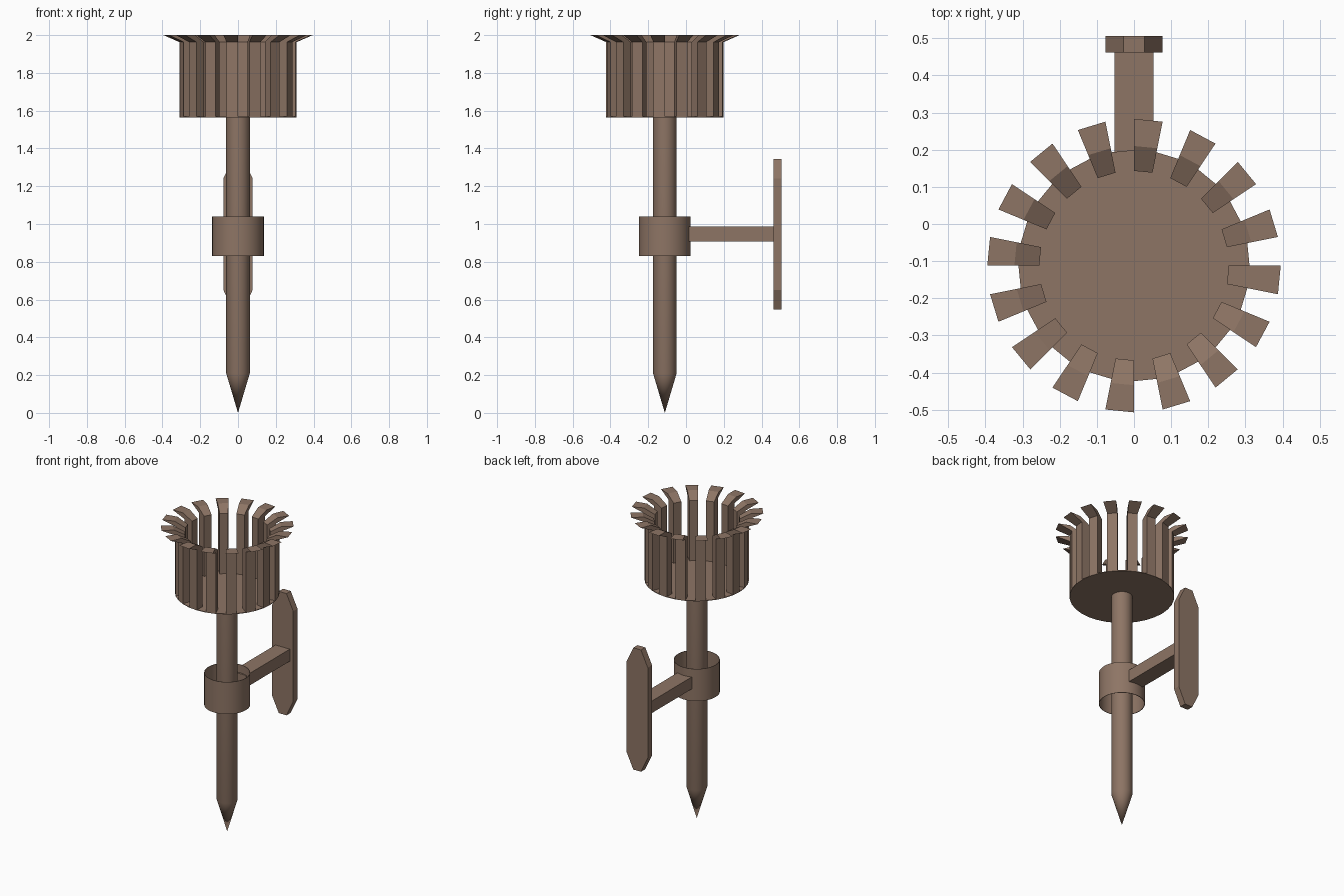
import bpy, bmesh, math

if "Cube" in bpy.data.objects:
    bpy.data.objects.remove(bpy.data.objects["Cube"])

CY = -0.112          # torch axis position in y
SEG = 32

wood = bpy.data.materials.new("warm brown")
wood.diffuse_color = (0.27, 0.178, 0.13, 1)
wood.use_nodes = True
wood.node_tree.nodes["Principled BSDF"].inputs["Base Color"].default_value = wood.diffuse_color


def make_object(name, bm, smooth=False):
    bmesh.ops.recalc_face_normals(bm, faces=bm.faces)
    mesh = bpy.data.meshes.new(name)
    bm.to_mesh(mesh)
    bm.free()
    mesh.materials.append(wood)
    obj = bpy.data.objects.new(name, mesh)
    bpy.context.collection.objects.link(obj)
    if smooth:
        bpy.ops.object.select_all(action='DESELECT')
        obj.select_set(True)
        bpy.context.view_layer.objects.active = obj
        bpy.ops.object.shade_smooth_by_angle(angle=math.radians(30))
    return obj


def polar(r, a, z):
    return (r * math.cos(a), CY + r * math.sin(a), z)


def lathe(name, profile, closed=False):
    """Spin (radius, z) points around the torch axis; radius 0 makes a tip or cap."""
    bm = bmesh.new()
    rings = []
    for r, z in profile:
        if r == 0:
            rings.append([bm.verts.new((0, CY, z))] * SEG)
        else:
            rings.append([bm.verts.new(polar(r, 2 * math.pi * i / SEG, z)) for i in range(SEG)])
    pairs = list(zip(rings, rings[1:]))
    if closed:
        pairs.append((rings[-1], rings[0]))
    for lo, hi in pairs:
        for i in range(SEG):
            j = (i + 1) % SEG
            quad = [lo[i], lo[j], hi[j], hi[i]]
            bm.faces.new(list(dict.fromkeys(quad)))
    return make_object(name, bm, True)


def prism(bm, bottom, top):
    """Closed solid between two matching loops of points."""
    a = [bm.verts.new(p) for p in bottom]
    b = [bm.verts.new(p) for p in top]
    n = len(a)
    bm.faces.new(a)
    bm.faces.new(b)
    for i in range(n):
        j = (i + 1) % n
        bm.faces.new([a[i], a[j], b[j], b[i]])


# Pointed shaft
lathe("shaft", [(0, 0), (0.0625, 0.21), (0.0625, 1.566), (0, 1.566)])

# Open collar around the shaft
lathe("collar", [(0.137, 0.83), (0.137, 1.04), (0.134, 1.04), (0.134, 0.83)], closed=True)

# Thin basket floor
lathe("basket_floor", [(0, 1.565), (0.311, 1.565), (0.311, 1.569), (0, 1.569)])

# Sixteen wedge slats with tips flared outward
bm = bmesh.new()
profile = [(0.255, 1.565), (0.311, 1.565), (0.311, 1.963),
           (0.395, 2.0), (0.322, 2.0), (0.255, 1.963)]
step = 2 * math.pi / SEG
for k in range(SEG // 2):
    end = 2 * k * step
    prism(bm, [polar(r, end - step, z) for r, z in profile],
          [polar(r, end, z) for r, z in profile])
make_object("basket_slats", bm)

# Arm from collar to wall
bm = bmesh.new()
rect = [(-0.052, 0.908), (0.052, 0.908), (0.052, 0.987), (-0.052, 0.987)]
prism(bm, [(x, 0.01, z) for x, z in rect], [(x, 0.465, z) for x, z in rect])
make_object("wall_arm", bm)

# Wall plate with clipped corners
bm = bmesh.new()
half = [(0.028, 0.547), (0.077, 0.65), (0.077, 1.242), (0.028, 1.345)]
outline = half + [(-x, z) for x, z in reversed(half)]
prism(bm, [(x, 0.462, z) for x, z in outline], [(x, 0.506, z) for x, z in outline])
make_object("wall_plate", bm)
